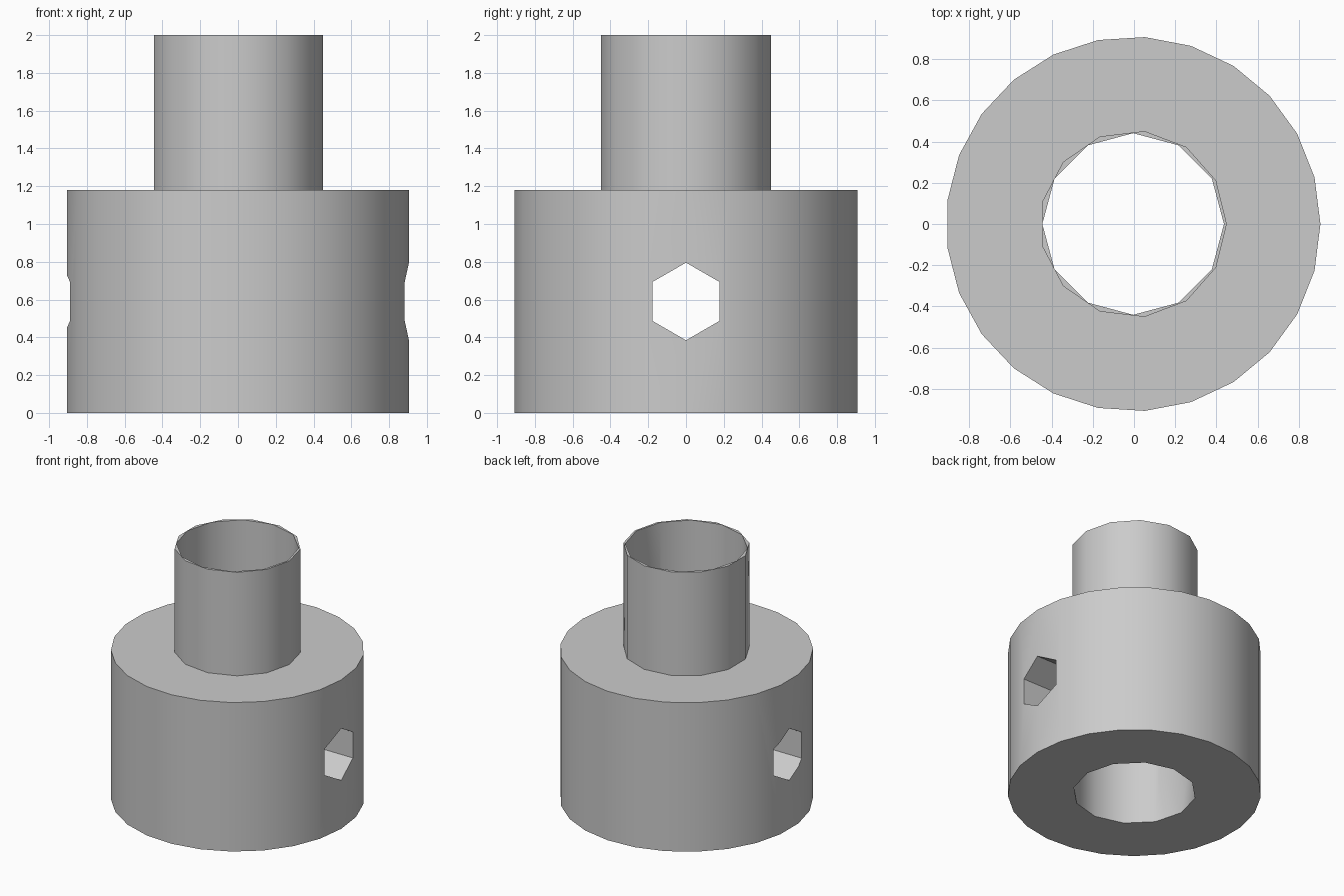
import bpy, bmesh, math
from mathutils import Matrix, Vector

old = bpy.data.objects.get("Cube")
if old:
    bpy.data.objects.remove(old, do_unlink=True)

CENTRE_X = -0.004
BODY_TOP, TOP = 1.18, 2.0

grey = bpy.data.materials.new("plain_grey")
grey.use_nodes = True
colour = (0.6, 0.6, 0.6, 1)
grey.diffuse_color = colour
grey.node_tree.nodes["Principled BSDF"].inputs["Base Color"].default_value = colour


def prism(name, sides, radius, low, high, matrix=Matrix()):
    """Upright prism whose first corner lies on +x, then placed by matrix."""
    bm = bmesh.new()
    angles = [math.tau * i / sides for i in range(sides)]
    ring = [bm.verts.new((radius * math.cos(a), radius * math.sin(a), low)) for a in angles]
    base = bm.faces.new(ring)
    extruded = bmesh.ops.extrude_face_region(bm, geom=[base], use_keep_orig=True)
    top = [v for v in extruded["geom"] if isinstance(v, bmesh.types.BMVert)]
    bmesh.ops.translate(bm, verts=top, vec=Vector((0, 0, high - low)))
    bmesh.ops.recalc_face_normals(bm, faces=bm.faces)
    bm.transform(Matrix.Translation((CENTRE_X, 0, 0)) @ matrix)
    mesh = bpy.data.meshes.new(name)
    bm.to_mesh(mesh)
    bm.free()
    mesh.materials.append(grey)
    obj = bpy.data.objects.new(name, mesh)
    bpy.context.collection.objects.link(obj)
    return obj


def cut(obj, cutters):
    """Subtract the cutters, then smooth the round walls."""
    bpy.ops.object.select_all(action='DESELECT')
    obj.select_set(True)
    bpy.context.view_layer.objects.active = obj
    for cutter in cutters:
        mod = obj.modifiers.new("cut", 'BOOLEAN')
        mod.operation = 'DIFFERENCE'
        mod.solver = 'EXACT'
        mod.object = cutter
        bpy.ops.object.modifier_apply(modifier=mod.name)
    bpy.ops.object.shade_smooth_by_angle(angle=math.radians(35))


# Wide body and narrow neck
body = prism("body", 25, 0.909, 0, BODY_TOP)
neck = prism("neck", 13, 0.4545, BODY_TOP, TOP)

# Central bore, and hexagonal cross hole running along x
bore = prism("bore_cutter", 12, 0.4409, -0.2, TOP + 0.2)
sideways = Matrix.Translation((0, 0, 0.59)) @ Matrix.Rotation(math.pi / 2, 4, 'Y')
cross_hole = prism("cross_hole_cutter", 6, 0.2055, -1.2, 1.2, sideways)

cut(body, [bore, cross_hole])
cut(neck, [bore])
for cutter in (bore, cross_hole):
    bpy.data.objects.remove(cutter, do_unlink=True)
